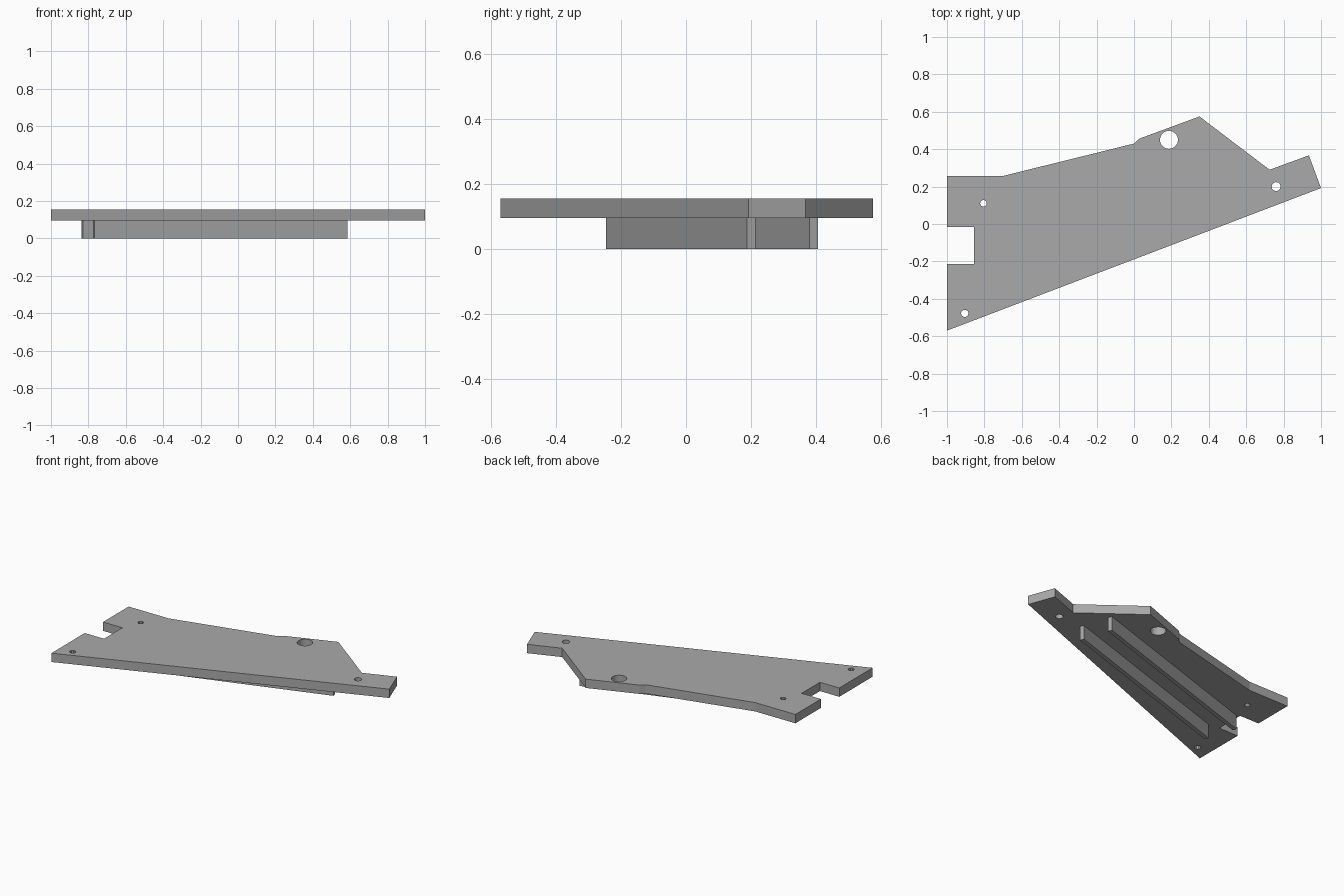
import bpy
import bmesh
from math import cos, sin, pi, radians
from mathutils import Matrix, Vector

cube = bpy.data.objects.get("Cube")
if cube:
    bpy.data.objects.remove(cube, do_unlink=True)

# Single plain grey
grey = bpy.data.materials.new("plain_grey")
grey.use_nodes = True
colour = (0.40, 0.40, 0.40, 1)
grey.diffuse_color = colour
grey.node_tree.nodes["Principled BSDF"].inputs["Base Color"].default_value = colour

RAIL_HEIGHT = 0.095
PLATE_THICKNESS = 0.06


def circle(x, y, radius, sides):
    return [(x + radius * cos(2 * pi * i / sides), y + radius * sin(2 * pi * i / sides))
            for i in range(sides)]


def extruded_plate(name, loops, bottom, thickness):
    """Fill the first loop, leave the others open as holes, and give it thickness."""
    curve = bpy.data.curves.new(name, "CURVE")
    curve.dimensions = "2D"
    curve.fill_mode = "BOTH"
    curve.extrude = thickness / 2
    for loop in loops:
        spline = curve.splines.new("POLY")
        spline.points.add(len(loop) - 1)
        for point, (x, y) in zip(spline.points, loop):
            point.co = (x, y, 0, 1)
        spline.use_cyclic_u = True
    obj = bpy.data.objects.new(name, curve)
    bpy.context.collection.objects.link(obj)
    bpy.ops.object.select_all(action="DESELECT")
    obj.select_set(True)
    bpy.context.view_layer.objects.active = obj
    bpy.ops.object.convert(target="MESH")
    obj = bpy.context.object
    obj.name = name

    # Weld the caps to the walls and keep everything flat
    bm = bmesh.new()
    bm.from_mesh(obj.data)
    bmesh.ops.remove_doubles(bm, verts=bm.verts, dist=0.0005)
    bmesh.ops.recalc_face_normals(bm, faces=bm.faces)
    bmesh.ops.translate(bm, verts=bm.verts, vec=(0, 0, bottom + thickness / 2))
    for face in bm.faces:
        face.smooth = False
    bm.to_mesh(obj.data)
    bm.free()
    obj.data.materials.clear()
    obj.data.materials.append(grey)
    return obj


def rail(name, corner, length, width, angle):
    """Straight bar ending at its front right corner, running back along the angle."""
    bm = bmesh.new()
    bmesh.ops.create_cube(bm, size=1)
    bmesh.ops.translate(bm, verts=bm.verts, vec=(-0.5, 0.5, 0.5))
    bmesh.ops.scale(bm, verts=bm.verts, vec=(length, width, RAIL_HEIGHT))
    bmesh.ops.transform(bm, verts=bm.verts, matrix=Matrix.Rotation(angle, 4, "Z"))
    bmesh.ops.translate(bm, verts=bm.verts, vec=Vector((*corner, 0)))
    mesh = bpy.data.meshes.new(name)
    bm.to_mesh(mesh)
    bm.free()
    mesh.materials.append(grey)
    bpy.context.collection.objects.link(bpy.data.objects.new(name, mesh))


# Plate outline with the square notch, then its holes
outline = [(-1, -0.57), (1, 0.192), (0.935, 0.367), (0.725, 0.29), (0.35, 0.575),
           (0.03, 0.457), (0, 0.43), (-0.7, 0.257), (-1, 0.257), (-1, -0.017),
           (-0.855, -0.017), (-0.855, -0.213), (-1, -0.213)]
holes = [circle(0.187, 0.45, 0.048, 32),
         circle(0.76, 0.2, 0.024, 12),
         circle(-0.805, 0.11, 0.018, 10),
         circle(-0.905, -0.478, 0.02, 10)]
extruded_plate("plate", [outline] + holes, RAIL_HEIGHT, PLATE_THICKNESS)

# Two parallel rails below the plate
for name, corner in (("front_rail", (0.585, 0.188)), ("back_rail", (0.524, 0.38))):
    rail(name, corner, 1.42, 0.027, radians(17.8))
